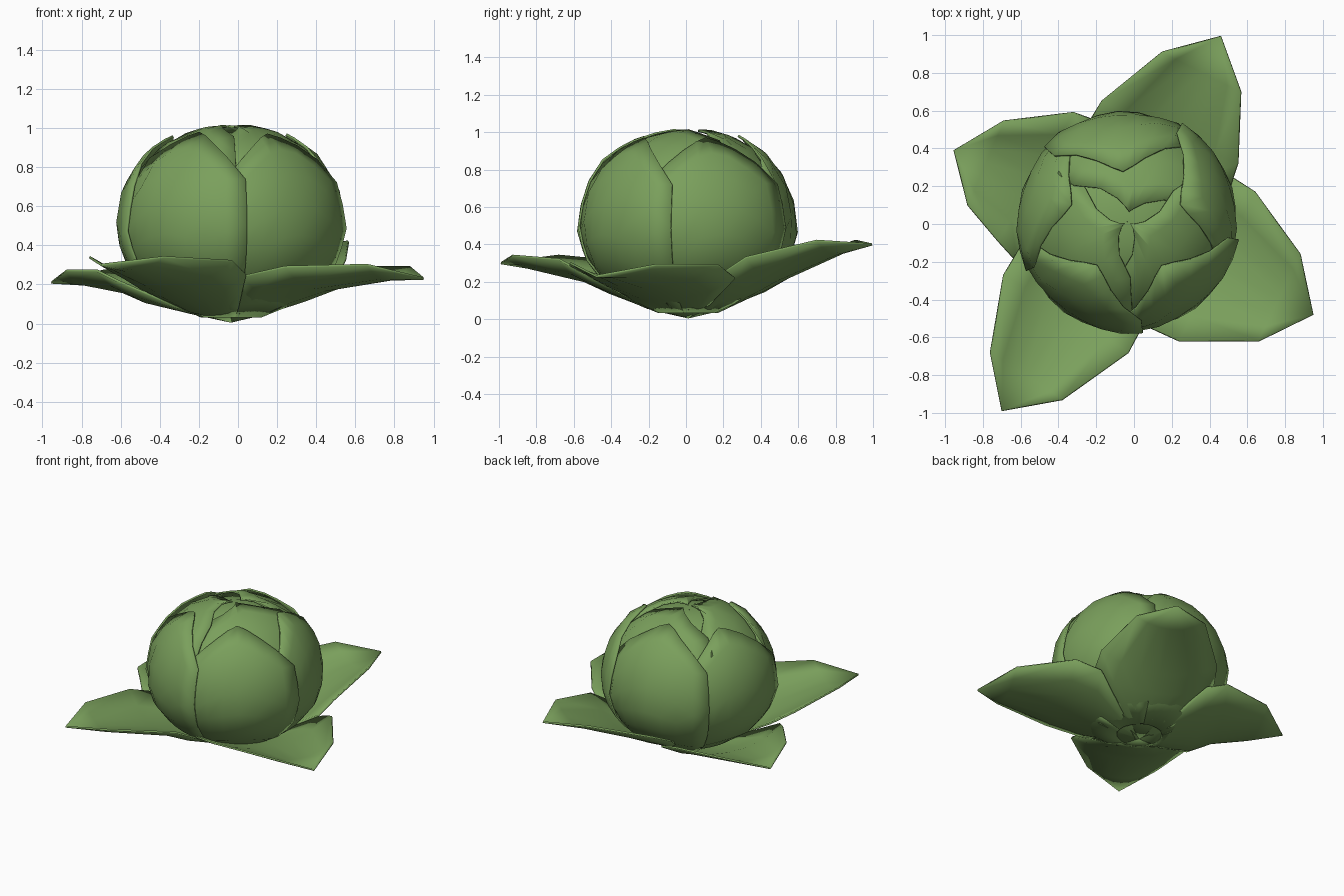
import bpy, math
from mathutils import Vector

if "Cube" in bpy.data.objects:
    bpy.data.objects.remove(bpy.data.objects["Cube"])

green = bpy.data.materials.new("leaf green")
green.diffuse_color = (0.195, 0.35, 0.107, 1)
green.use_nodes = True
green.node_tree.nodes["Principled BSDF"].inputs["Base Color"].default_value = green.diffuse_color
CX, CY, MID = -0.035, 0.012, 0.48

# Radius and height of the head, from the stalk end to the crown
PROFILE = [(0.0, 0.005), (0.21, 0.05), (0.42, 0.18), (0.53, 0.32), (0.575, 0.48),
           (0.54, 0.69), (0.43, 0.86), (0.28, 0.965), (0.12, 1.015), (0.0, 1.015)]


def make(name, verts, faces, thick=0.0):
    me = bpy.data.meshes.new(name)
    me.from_pydata(verts, [], faces)
    me.materials.append(green)
    ob = bpy.data.objects.new(name, me)
    bpy.context.collection.objects.link(ob)
    if thick:
        m = ob.modifiers.new("thickness", 'SOLIDIFY')
        m.thickness = thick
        m.offset = 0
    bpy.ops.object.select_all(action='DESELECT')
    ob.select_set(True)
    bpy.context.view_layer.objects.active = ob
    bpy.ops.object.shade_smooth_by_angle(angle=math.radians(40))
    return ob


def grid_faces(rows, cols):
    return [(r * cols + c, r * cols + c + 1, (r + 1) * cols + c + 1, (r + 1) * cols + c)
            for r in range(rows - 1) for c in range(cols - 1)]


def on_head(t, az, s):
    f = max(0.0, min(t, 0.999)) * (len(PROFILE) - 1)
    i = int(f)
    a, b = PROFILE[i], PROFILE[i + 1]
    r = (a[0] + (b[0] - a[0]) * (f - i)) * s
    z = a[1] + (b[1] - a[1]) * (f - i)
    if z > MID:
        z = MID + (z - MID) * s
    return (CX + r * math.cos(az), CY + r * math.sin(az), z)


def head_leaf(name, az, width, tip, drop, scale, tilt):
    # A shell wrapped on the head, with a pointed top and one edge tucked under
    rows, cols = 9, 9
    verts = []
    for r in range(rows):
        for c in range(cols):
            u = c / (cols - 1) * 2 - 1
            top = tip - drop * abs(u) ** 1.6
            t = 0.08 + (top - 0.08) * r / (rows - 1)
            verts.append(on_head(t, math.radians(az + u * width), scale + tilt * u))
    make(name, verts, grid_faces(rows, cols), 0.012)


# Solid core of the head
SIDES = 14
core = [on_head(i / 9, 2 * math.pi * k / SIDES, 0.93) for i in range(10) for k in range(SIDES)]
core_faces = [(i * SIDES + k, i * SIDES + (k + 1) % SIDES,
               (i + 1) * SIDES + (k + 1) % SIDES, (i + 1) * SIDES + k)
              for i in range(9) for k in range(SIDES)]
make("head_core", core, core_faces)

# Inner leaves closing over the crown
for i, (az, tip) in enumerate([(80, 0.95), (-32, 0.985), (207, 0.985)]):
    head_leaf(f"inner_leaf_{i + 1}", az, 66, tip, 0.22, 0.985, 0.012)

# Outer wrapping leaves
for i, (az, tip) in enumerate([(95, 0.79), (18, 0.77), (-52, 0.77), (235, 0.78), (163, 0.76)]):
    head_leaf(f"wrapping_leaf_{i + 1}", az, 43, tip, 0.2, 1.02, 0.012)


def spread_leaf(name, tip, pairs):
    # Cupped open leaf: edge pairs from the stalk outward, then the tip
    base = Vector((CX, CY, 0.01))
    l, r = Vector(pairs[0][0]), Vector(pairs[0][1])
    near = [base.lerp(l, 0.45), base.lerp(r, 0.45)]
    for p in near:
        p.z = 0.08
    rows = [(base, base, 0)] + [(near[0], near[1], 0.03)]
    rows += [(Vector(a), Vector(b), d) for (a, b), d in zip(pairs, (0.12, 0.12, 0.07))]
    rows += [(Vector(tip), Vector(tip), 0)]
    verts, cols = [], 7
    for a, b, depth in rows:
        for c in range(cols):
            u = c / (cols - 1)
            p = a.lerp(b, u)
            p.z -= depth * (1 - abs(2 * u - 1) ** 2.2)
            verts.append(p)
    ob = make(name, verts, grid_faces(len(rows), cols))
    w = ob.modifiers.new("merge", 'WELD')
    w.merge_threshold = 0.001
    m = ob.modifiers.new("thickness", 'SOLIDIFY')
    m.thickness, m.offset = 0.012, 0


# Open leaves around the base
spread_leaf("open_leaf_back", (0.46, 0.995, 0.40), [
    ((-0.25, 0.52, 0.27), (0.51, 0.20, 0.25)),
    ((-0.17, 0.65, 0.33), (0.55, 0.32, 0.33)),
    ((0.15, 0.91, 0.42), (0.565, 0.70, 0.42))])
spread_leaf("open_leaf_right", (0.95, -0.48, 0.23), [
    ((0.50, 0.26, 0.22), (0.02, -0.52, 0.24)),
    ((0.64, 0.17, 0.29), (0.24, -0.62, 0.29)),
    ((0.88, -0.16, 0.29), (0.66, -0.62, 0.30))])
spread_leaf("open_leaf_front", (-0.70, -0.99, 0.30), [
    ((-0.60, -0.12, 0.25), (0.04, -0.55, 0.25)),
    ((-0.69, -0.27, 0.30), (-0.03, -0.68, 0.32)),
    ((-0.76, -0.68, 0.34), (-0.38, -0.93, 0.34))])
spread_leaf("open_leaf_left", (-0.955, 0.39, 0.21), [
    ((-0.62, -0.20, 0.22), (-0.18, 0.54, 0.22)),
    ((-0.72, -0.09, 0.27), (-0.32, 0.59, 0.27)),
    ((-0.88, 0.10, 0.27), (-0.69, 0.545, 0.27))])
